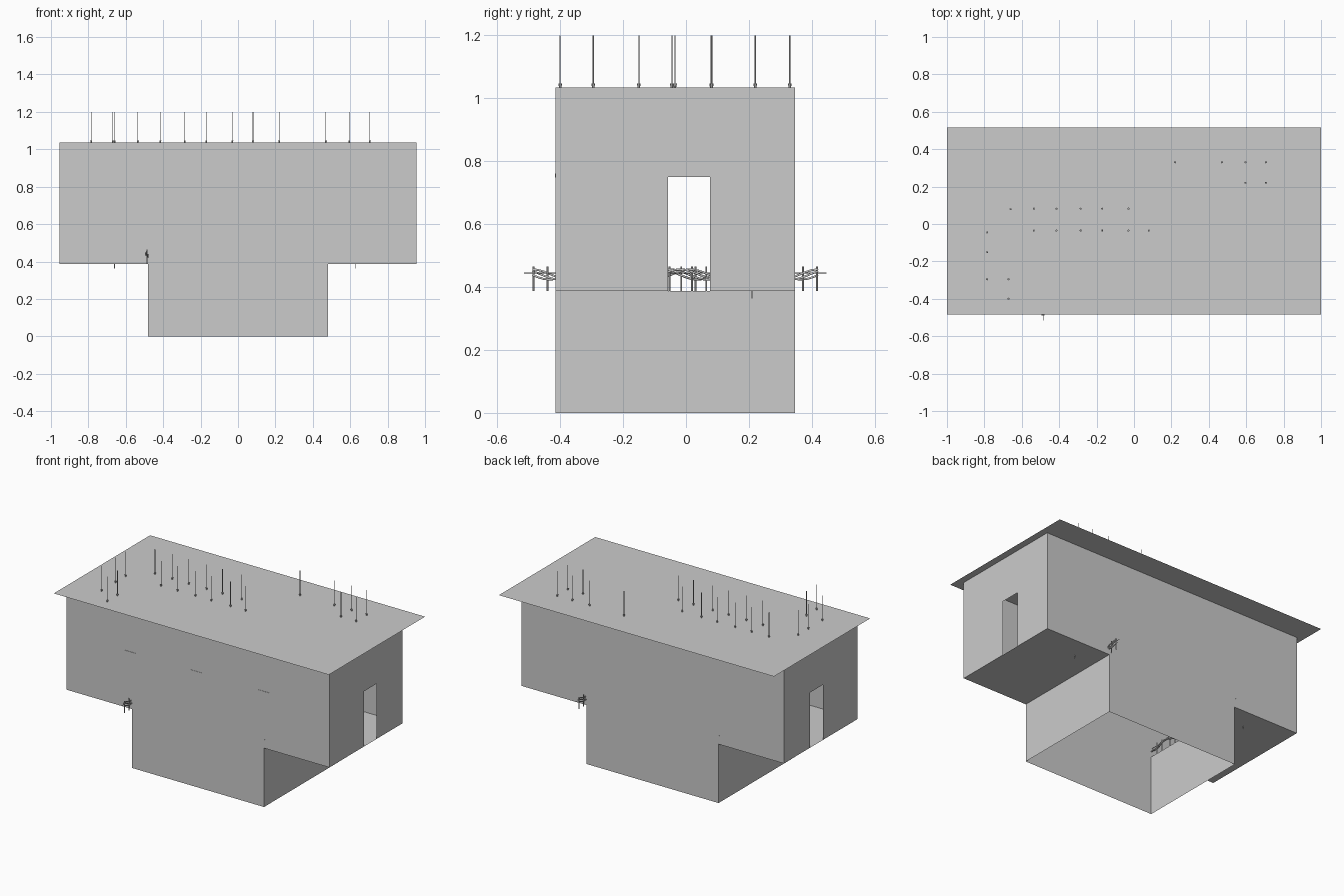
import bpy, bmesh, math
from mathutils import Vector

if "Cube" in bpy.data.objects:
    bpy.data.objects.remove(bpy.data.objects["Cube"])

X, P = 0.955, 0.48            # half room width, half pit width
Y0, Y1 = -0.415, 0.347        # front and back walls
ZF, ZT = 0.387, 1.035         # platform and ceiling heights
YC = (Y0 + Y1) / 2


def polys(name, faces):
    """Object made of flat polygons."""
    bm = bmesh.new()
    for f in faces:
        bm.faces.new([bm.verts.new(p) for p in f])
    bmesh.ops.remove_doubles(bm, verts=bm.verts, dist=1e-5)
    me = bpy.data.meshes.new(name)
    bm.to_mesh(me)
    bm.free()
    ob = bpy.data.objects.new(name, me)
    bpy.context.collection.objects.link(ob)
    return ob


def rod(bm, a, b, r0, r1=None, n=6):
    """Add a straight tapered rod between two points."""
    a, b = Vector(a), Vector(b)
    d = b - a
    m = Vector((0, 0, 1)).rotation_difference(d).to_matrix().to_4x4()
    m.translation = (a + b) / 2
    bmesh.ops.create_cone(bm, cap_ends=True, segments=n, radius1=r0,
                          radius2=r0 if r1 is None else r1,
                          depth=d.length, matrix=m)


def finish(name, bm):
    me = bpy.data.meshes.new(name)
    bm.to_mesh(me)
    bm.free()
    ob = bpy.data.objects.new(name, me)
    bpy.context.collection.objects.link(ob)
    return ob


# Front and back walls, stepped around the open pit
outline = [(-P, 0), (P, 0), (P, ZF), (X, ZF), (X, ZT), (-X, ZT), (-X, ZF), (-P, ZF)]
polys("front_wall", [[(x, Y0, z) for x, z in outline]])
polys("back_wall", [[(x, Y1, z) for x, z in reversed(outline)]])

# End walls with doorways, platforms and pit sides
D0, D1, DZ = -0.057, 0.076, 0.75
for s, side in ((-1, "left"), (1, "right")):
    def panel(y0, y1, z0, z1):
        return [(s * X, y0, z0), (s * X, y1, z0), (s * X, y1, z1), (s * X, y0, z1)]
    polys(side + "_door_wall", [panel(Y0, D0, ZF, DZ), panel(D1, Y1, ZF, DZ),
                                panel(Y0, D0, DZ, ZT), panel(D0, D1, DZ, ZT),
                                panel(D1, Y1, DZ, ZT)])
    polys(side + "_platform", [[(s * P, Y0, ZF), (s * X, Y0, ZF),
                                (s * X, Y1, ZF), (s * P, Y1, ZF)]])
    polys(side + "_pit_wall", [[(s * P, Y0, 0), (s * P, Y1, 0),
                                (s * P, Y1, ZF), (s * P, Y0, ZF)]])

# Overhanging ceiling sheet
polys("ceiling", [[(-1, -0.485, ZT), (1, -0.485, ZT), (1, 0.515, ZT), (-1, 0.515, ZT)]])

# Rope railings along both pit edges, one turned half round
for s, side in ((-1, "left"), (1, "right")):
    def place(off, y, z):
        return (s * (0.486 + off), y if s < 0 else 2 * YC - y, z)
    bm = bmesh.new()
    for k in range(7):
        for dy in (-0.0225, 0.0225):
            y = -0.4625 + 0.1175 * k + dy
            rod(bm, place(0, y, ZF), place(0, y, 0.465), 0.003)
    rod(bm, place(0, -0.515, 0.445), place(0, 0.352, 0.445), 0.0015)
    finish(side + "_railing_posts", bm)
    for r, ph in enumerate((0.0, 2.1, 4.2)):
        cu = bpy.data.curves.new("%s_railing_rope_%d" % (side, r), 'CURVE')
        cu.dimensions = '3D'
        cu.bevel_depth = 0.0035
        cu.bevel_resolution = 1
        sp = cu.splines.new('POLY')
        n = 70
        sp.points.add(n)
        for i in range(n + 1):
            y = -0.488 + 0.825 * i / n
            t = 2 * math.pi * (y + 0.488) / 0.235
            z = 0.440 + 0.016 * math.cos(t + ph * 0.4)
            sp.points[i].co = (*place(0.005 * math.sin(t + ph), y, z), 1)
        ob = bpy.data.objects.new(cu.name, cu)
        bpy.context.collection.objects.link(ob)

# Darts pointing down through the ceiling
darts = [(-0.785, y) for y in (-0.295, -0.15, -0.045)]
darts += [(-0.67, -0.40), (-0.67, -0.295), (-0.66, 0.08)]
darts += [(x, y) for x in (-0.535, -0.415, -0.285, -0.17, -0.03) for y in (-0.035, 0.082)]
darts += [(0.08, -0.035), (0.22, 0.33), (0.47, 0.33)]
darts += [(x, y) for x in (0.595, 0.705) for y in (0.22, 0.33)]
bm = bmesh.new()
for x, y in darts:
    rod(bm, (x, y, ZT), (x, y, 1.2), 0.0018)
    rod(bm, (x, y, ZT - 0.02), (x, y, ZT + 0.012), 0.0005, 0.006)
finish("ceiling_darts", bm)

# Two darts stuck through the platforms
bm = bmesh.new()
for x, y in ((0.63, 0.21), (-0.66, 0.21)):
    rod(bm, (x, y, 0.363), (x, y, 0.50), 0.002)
finish("fallen_darts", bm)

# Small ledges set into the front wall
for i, x in enumerate((-0.49, -0.01, 0.48)):
    bpy.ops.mesh.primitive_cube_add(size=1, location=(x, Y0 + 0.012, 0.755))
    ob = bpy.context.object
    ob.name = "wall_ledge_%d" % i
    ob.scale = (0.08, 0.028, 0.012)
